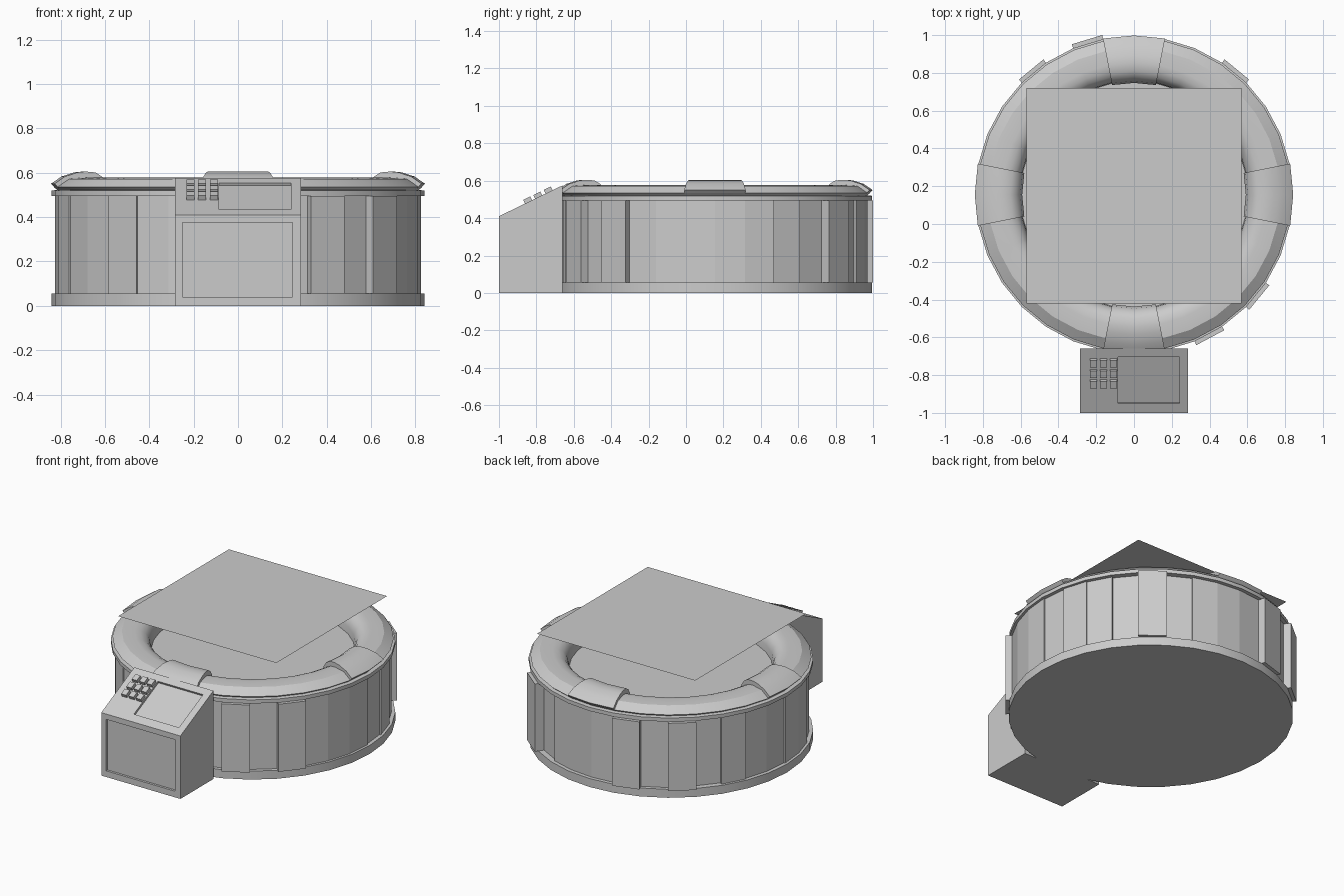
import bpy, bmesh, math, random
from mathutils import Vector, Matrix

if "Cube" in bpy.data.objects:
    bpy.data.objects.remove(bpy.data.objects["Cube"])

random.seed(4)
CY = 0.155            # centre of the round tank along y
STEP = 2 * math.pi / 32


def finish(bm, name, smooth=None):
    bmesh.ops.recalc_face_normals(bm, faces=bm.faces[:])
    me = bpy.data.meshes.new(name)
    bm.to_mesh(me)
    bm.free()
    ob = bpy.data.objects.new(name, me)
    bpy.context.collection.objects.link(ob)
    if smooth:
        bpy.ops.object.select_all(action='DESELECT')
        ob.select_set(True)
        bpy.context.view_layer.objects.active = ob
        bpy.ops.object.shade_smooth_by_angle(angle=math.radians(smooth))
    return ob


def revolve(name, profile, first=0, count=32, closed=True, smooth=30):
    """Sweep an (r, z) profile round the tank axis; r = 0 is not allowed."""
    bm = bmesh.new()
    full = count == 32
    rings = []
    for i in range(count if full else count + 1):
        a = (first + i) * STEP
        rings.append([bm.verts.new((r * math.cos(a), CY + r * math.sin(a), z)) for r, z in profile])
    n = len(profile)
    for i in range(count):
        p, q = rings[i], rings[(i + 1) % len(rings)]
        for j in range(n if closed else n - 1):
            k = (j + 1) % n
            bm.faces.new((p[j], q[j], q[k], p[k]))
    if full and not closed:          # cap the open ends with discs
        bm.faces.new([r[0] for r in rings])
        bm.faces.new([r[-1] for r in rings])
    if not full:                     # end caps of a partial sweep
        bm.faces.new(rings[0])
        bm.faces.new(rings[-1])
    return finish(bm, name, smooth)


def box(name, lo, hi, matrix=None):
    bm = bmesh.new()
    bmesh.ops.create_cube(bm, size=1)
    for v in bm.verts:
        v.co = Vector([l + (c + 0.5) * (h - l) for c, l, h in zip(v.co, lo, hi)])
    if matrix:
        bm.transform(matrix)
    return finish(bm, name)


# Base plate and drum core
revolve("base_plate", [(0.84, 0), (0.84, 0.055)], closed=False)
revolve("drum_core", [(0.79, 0.05), (0.79, 0.455)], closed=False)

# Wall panels, one per facet, a few standing proud
proud = {4, 9, 11, 28, 26}
for i in range(32):
    r = 0.862 if i in proud else 0.816 + random.choice((0, 0, 0.008, -0.012))
    revolve("wall_panel", [(0.77, 0.055), (r, 0.055), (r, 0.495), (0.77, 0.495)], i, 1, smooth=None)

# Rim with rounded inner lip
inner = [(0.775, 0.572), (0.70, 0.577), (0.665, 0.572), (0.635, 0.557),
         (0.615, 0.532), (0.605, 0.5), (0.60, 0.44)]
revolve("rim", [(0.76, 0.495), (0.84, 0.495), (0.84, 0.519), (0.815, 0.522), (0.83, 0.535)]
        + inner + [(0.76, 0.44)])

# Surface inside the rim
revolve("inner_floor", [(0.62, 0.45), (0.62, 0.456)], closed=False)

# Four rim clamps
outer = [(0.822, 0.528), (0.843, 0.55), (0.795, 0.583), (0.765, 0.592), (0.74, 0.601),
         (0.70, 0.605), (0.655, 0.601), (0.625, 0.582), (0.602, 0.55), (0.592, 0.50)]
for k in range(4):
    revolve("rim_clamp", outer + [(0.61, 0.50), (0.70, 0.565), (0.77, 0.56)], 8 * k - 1, 2, smooth=35)

# Thin square sheet hovering above
bm = bmesh.new()
bmesh.ops.create_grid(bm, x_segments=1, y_segments=1, size=0.57,
                      matrix=Matrix.Translation((0, 0.15, 0.74)))
finish(bm, "hovering_sheet")

# Console body: side profile extruded across x
bm = bmesh.new()
side = [(-1, 0), (-0.66, 0), (-0.66, 0.575), (-1, 0.41)]
f = bm.faces.new([bm.verts.new((-0.285, y, z)) for y, z in side])
ext = bmesh.ops.extrude_face_region(bm, geom=[f])
bmesh.ops.translate(bm, vec=(0.57, 0, 0), verts=[g for g in ext["geom"] if isinstance(g, bmesh.types.BMVert)])
console = finish(bm, "console")

# Recess the front panel and the sloping screen
slope = math.atan2(0.165, 0.34)
tilt = Matrix.Translation((0, -1, 0.41)) @ Matrix.Rotation(slope, 4, 'X')
c = math.cos(slope)
cutters = [box("front_cutter", (-0.25, -1.1, 0.04), (0.245, -0.985, 0.375)),
           box("screen_cutter", (-0.085, 0.05 / c, -0.014), (0.24, 0.297 / c, 0.1), tilt)]
bpy.context.view_layer.objects.active = console
for cut in cutters:
    cut.hide_render = True
    m = console.modifiers.new("recess", 'BOOLEAN')
    m.operation, m.object, m.solver = 'DIFFERENCE', cut, 'EXACT'
    bpy.ops.object.modifier_apply(modifier=m.name)
    bpy.data.objects.remove(cut)

# Keypad buttons
for x in (-0.215, -0.162, -0.109):
    for y in (0.158, 0.212, 0.268):
        box("key", (x - 0.018, y / c - 0.021, -0.005), (x + 0.018, y / c + 0.021, 0.022), tilt)
